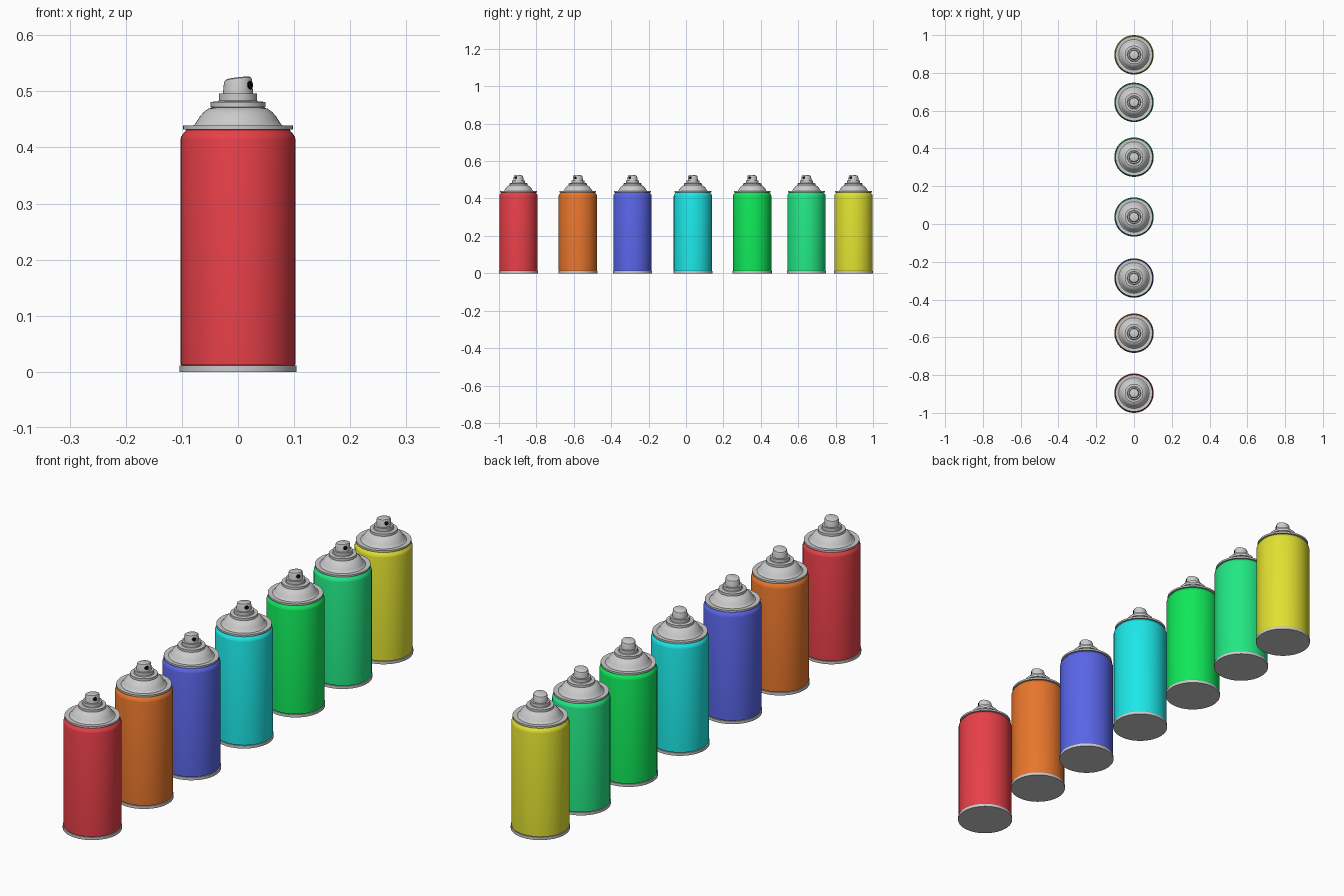
import bpy, bmesh
from math import sin, cos, pi, radians
from mathutils import Matrix

if "Cube" in bpy.data.objects:
    bpy.data.objects.remove(bpy.data.objects["Cube"])

SEG = 48
NOZZLE_ANGLE = radians(-33)   # direction the spray hole points


def material(name, rgb):
    m = bpy.data.materials.new(name)
    m.diffuse_color = (*rgb, 1)
    m.use_nodes = True
    m.node_tree.nodes["Principled BSDF"].inputs["Base Color"].default_value = m.diffuse_color
    return m


def finish(bm, name):
    bmesh.ops.recalc_face_normals(bm, faces=bm.faces)
    me = bpy.data.meshes.new(name)
    bm.to_mesh(me)
    bm.free()
    me.shade_smooth()
    me.set_sharp_from_angle(angle=radians(30))
    return me


def lathe(profile):
    """Revolve (radius, z) points around z; radius 0 becomes a pole."""
    bm = bmesh.new()
    rings = []
    for r, z in profile:
        n = SEG if r > 0 else 1
        rings.append([bm.verts.new((r * cos(2 * pi * i / SEG), r * sin(2 * pi * i / SEG), z))
                      for i in range(n)])
    for a, b in zip(rings, rings[1:]):
        for i in range(SEG):
            j = (i + 1) % SEG
            quad = [a[i % len(a)], a[j % len(a)], b[j % len(b)], b[i % len(b)]]
            bm.faces.new(list(dict.fromkeys(quad)))
    return bm


# Bottom rim with closed underside
base = finish(lathe([(0, 0), (0.1045, 0), (0.1045, 0.011), (0.1, 0.011)]), "base_rim")

# Painted can with rounded shoulder
body_profile = [(0.1, 0.01), (0.1025, 0.014), (0.1025, 0.414), (0.1012, 0.419),
                (0.098, 0.424), (0.092, 0.431), (0.088, 0.432)]

# Crimped rim, dome and valve collar
dome = finish(lathe([(0.088, 0.431), (0.098, 0.432), (0.098, 0.439), (0.092, 0.439),
                     (0.081, 0.438), (0.077, 0.441), (0.073, 0.447), (0.068, 0.455),
                     (0.061, 0.463), (0.053, 0.469), (0.046, 0.471), (0.049, 0.472),
                     (0.049, 0.481), (0.036, 0.482), (0.034, 0.484), (0.034, 0.496),
                     (0, 0.496)]), "dome")

# Spray button, its top rising towards the hole
bm = lathe([(0.027, 0.495), (0.025, 0.518), (0.0235, 0.5215), (0.02, 0.5235), (0, 0.524)])
for v in bm.verts:
    if v.co.z > 0.51:
        v.co.z += 0.14 * (v.co.x * cos(NOZZLE_ANGLE) + v.co.y * sin(NOZZLE_ANGLE))
nozzle = finish(bm, "nozzle")

# Black spray hole
bm = bmesh.new()
place = (Matrix.Rotation(NOZZLE_ANGLE, 4, 'Z') @ Matrix.Translation((0.024, 0, 0.511))
         @ Matrix.Rotation(pi / 2, 4, 'Y'))
bmesh.ops.create_cone(bm, cap_ends=True, segments=24, radius1=0.0075, radius2=0.0075,
                      depth=0.006, matrix=place)
hole = finish(bm, "spray_hole")
hole.materials.append(material("black", (0.004, 0.004, 0.004)))

# Row of cans: colour name, y position, colour
cans = [("red", -0.8955, (0.8, 0.05, 0.065)),
        ("orange", -0.578, (0.8, 0.18, 0.025)),
        ("blue", -0.286, (0.1, 0.13, 0.8)),
        ("cyan", 0.037, (0.012, 0.8, 0.8)),
        ("green", 0.354, (0.005, 0.8, 0.1)),
        ("mint", 0.644, (0.016, 0.8, 0.23)),
        ("yellow", 0.8955, (0.75, 0.75, 0.03))]
for colour, y, rgb in cans:
    body = finish(lathe(body_profile), "can_body")
    body.materials.append(material(colour, rgb))
    for me, part in ((base, "base_rim"), (body, "can_body"), (dome, "dome"),
                     (nozzle, "nozzle"), (hole, "spray_hole")):
        ob = bpy.data.objects.new(f"{colour}_{part}", me)
        ob.location.y = y
        bpy.context.collection.objects.link(ob)
